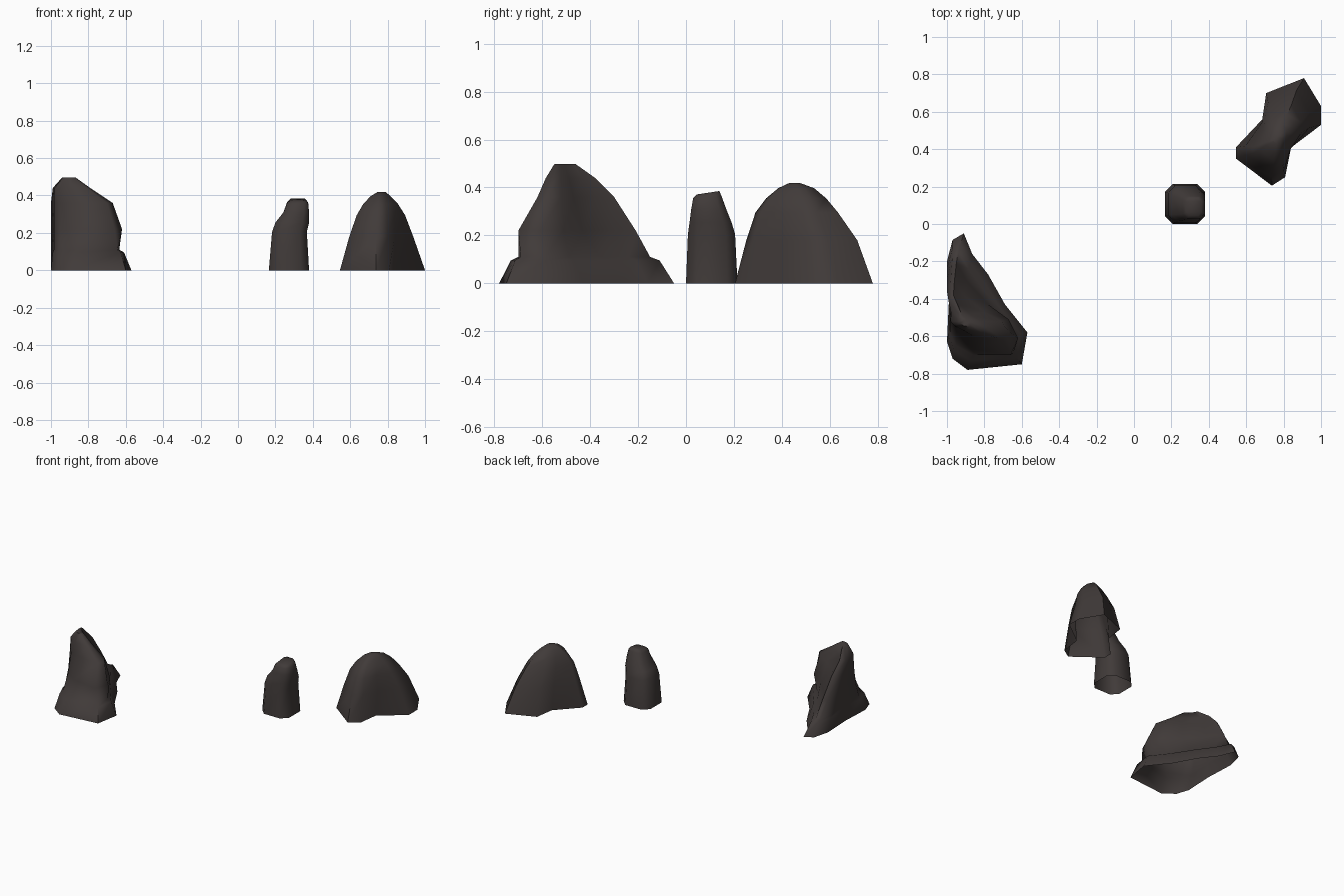
import bpy, bmesh

if "Cube" in bpy.data.objects:
    bpy.data.objects.remove(bpy.data.objects["Cube"])

mat = bpy.data.materials.new("dark_stone")
mat.diffuse_color = (0.052, 0.043, 0.041, 1)
mat.use_nodes = True
mat.node_tree.nodes["Principled BSDF"].inputs["Base Color"].default_value = mat.diffuse_color


def loft(name, rings):
    """Skin a stack of equal-length rings into a softly shaded rock shell, open underneath."""
    bm = bmesh.new()
    loops = [[bm.verts.new(p) for p in ring] for ring in rings]
    n = len(loops[0])
    for a, b in zip(loops, loops[1:]):
        for i in range(n):
            j = (i + 1) % n
            bm.faces.new((a[i], a[j], b[j], b[i]))
    top = bm.faces.new(loops[-1])
    bmesh.ops.recalc_face_normals(bm, faces=bm.faces)
    if top.normal.z < 0:
        bmesh.ops.reverse_faces(bm, faces=bm.faces)
    bmesh.ops.triangulate(bm, faces=[top])
    me = bpy.data.meshes.new(name)
    bm.to_mesh(me)
    bm.free()
    ob = bpy.data.objects.new(name, me)
    bpy.context.collection.objects.link(ob)
    me.materials.append(mat)
    bpy.ops.object.select_all(action='DESELECT')
    ob.select_set(True)
    bpy.context.view_layer.objects.active = ob
    bpy.ops.object.shade_smooth_by_angle(angle=1.1)
    return ob


def fit(outline, x0, x1, y0, y1, z, tilt=0):
    """Stretch an outline into the given box at height z, rising by tilt along y."""
    xs, ys = zip(*outline)
    ring = []
    for x, y in outline:
        u = (x - min(xs)) / (max(xs) - min(xs))
        v = (y - min(ys)) / (max(ys) - min(ys))
        ring.append((x0 + u * (x1 - x0), y0 + v * (y1 - y0), z + tilt * (v - 0.5)))
    return ring


def mix(a, b, t):
    return [tuple(u + (v - u) * t for u, v in zip(p, q)) for p, q in zip(a, b)]


def level(z, *pts):
    return [(x, y, z) for x, y in pts]


# Small upright stone with rounded square section and leaning top
square = [(.2, 0), (.8, 0), (1, .2), (1, .8), (.8, 1), (.2, 1), (0, .8), (0, .2)]
loft("small_stone", [
    fit(square, .165, .38, 0, .215, 0),
    fit(square, .182, .368, .008, .205, .205),
    fit(square, .20, .38, .015, .19, .255),
    fit(square, .243, .38, .022, .168, .31),
    fit(square, .262, .375, .03, .148, .36, .01),
    fit(square, .28, .36, .045, .139, .378, .014),
])

# Mound at the back right: waisted foot blending into a plainer top
waisted = [(.55, .41), (.55, .35), (.74, .205), (.81, .25), (.83, .40),
           (1, .53), (1, .63), (.91, .78), (.71, .70), (.69, .56)]
oval = list(waisted)
oval[3], oval[4], oval[9] = (.84, .24), (.93, .38), (.63, .57)
loft("mound_rock", [
    fit(waisted, .545, 1, .205, .78, 0),
    fit(mix(waisted, oval, .4), .595, .937, .252, .715, .18),
    fit(mix(waisted, oval, .7), .635, .893, .29, .635, .295),
    fit(oval, .67, .855, .335, .585, .355),
    fit(oval, .71, .815, .385, .535, .397),
    fit(oval, .745, .79, .43, .478, .418),
])

# Large crag: long low tail to the back, ledge near the foot, peak at the left
foot = level(0, (-.91, -.05), (-.97, -.085), (-1, -.2), (-.99, -.42), (-1, -.63), (-.97, -.72),
             (-.89, -.78), (-.6, -.75), (-.57, -.58), (-.69, -.43), (-.78, -.27), (-.865, -.16))
ledge = level(.11, (-.94, -.15), (-.97, -.16), (-1, -.26), (-.98, -.42), (-.985, -.58), (-.95, -.65),
              (-.86, -.7), (-.645, -.69), (-.635, -.59), (-.71, -.49), (-.8, -.36), (-.885, -.24))
belly = level(.22, (-.95, -.21), (-.975, -.23), (-1, -.3), (-.975, -.43), (-.985, -.54), (-.95, -.59),
              (-.85, -.67), (-.66, -.7), (-.62, -.61), (-.67, -.51), (-.78, -.43), (-.89, -.31))
shoulder = level(.36, (-.96, -.3), (-.98, -.31), (-1, -.36), (-.98, -.45), (-.985, -.52), (-.95, -.555),
                 (-.86, -.6), (-.7, -.62), (-.67, -.575), (-.71, -.52), (-.8, -.47), (-.91, -.38))
peak = fit([p[:2] for p in shoulder], -.94, -.87, -.55, -.46, .497)
brow = [(x - .02, y, .44) for x, y, z in mix(shoulder, peak, .5)]
lip = [(x, y, .095) for x, y, z in mix(foot, ledge, .6)]
loft("crag_rock", [foot, lip, ledge, belly, shoulder, brow, peak])
